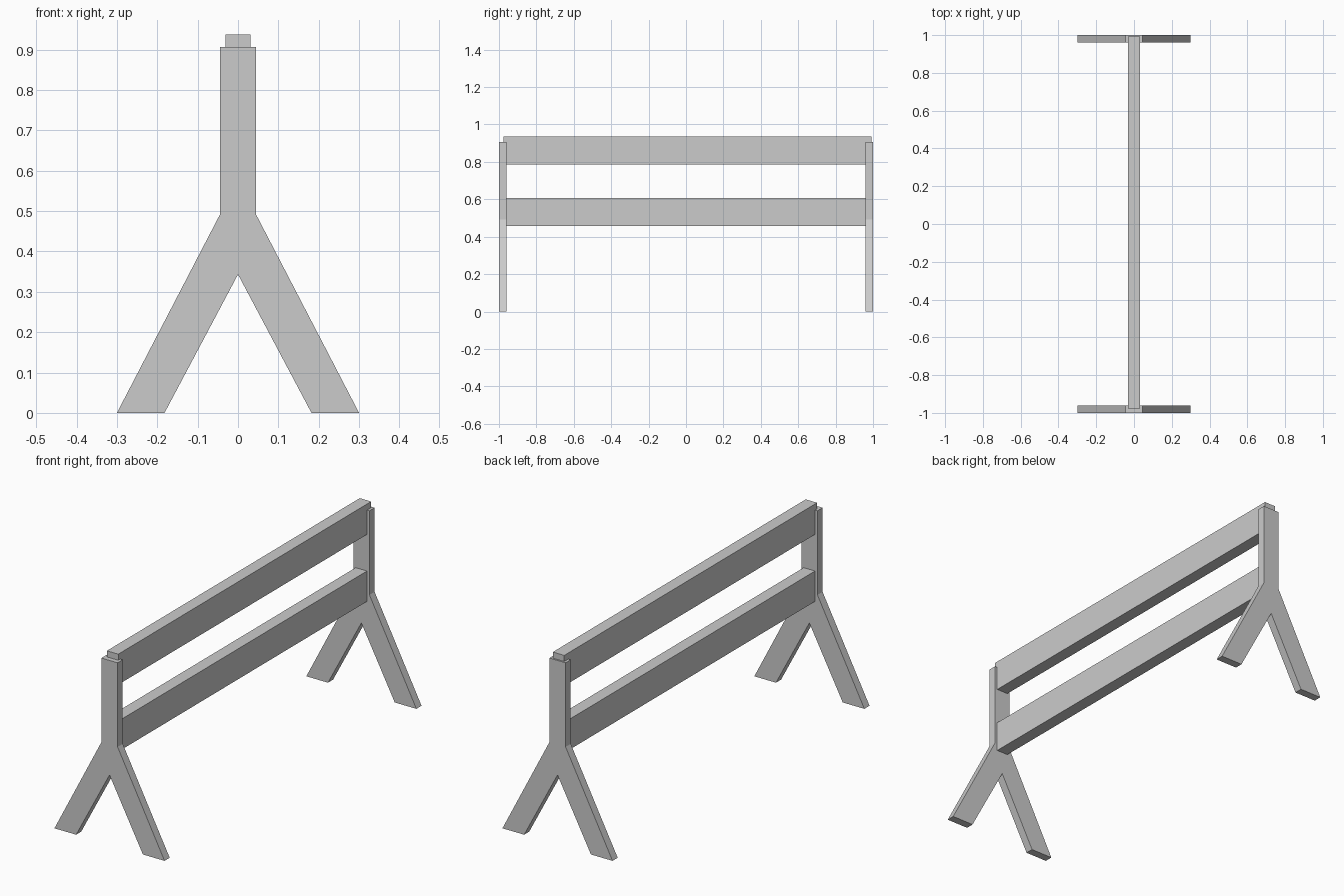
import bpy, bmesh

if "Cube" in bpy.data.objects:
    bpy.data.objects.remove(bpy.data.objects["Cube"])

def prism(name, profile, y0, y1):
    """Extrude an x-z outline along y."""
    bm = bmesh.new()
    face = bm.faces.new([bm.verts.new((x, y0, z)) for x, z in profile])
    ext = bmesh.ops.extrude_face_region(bm, geom=[face])
    verts = [g for g in ext["geom"] if isinstance(g, bmesh.types.BMVert)]
    bmesh.ops.translate(bm, verts=verts, vec=(0, y1 - y0, 0))
    bmesh.ops.recalc_face_normals(bm, faces=bm.faces)
    mesh = bpy.data.meshes.new(name)
    bm.to_mesh(mesh)
    bm.free()
    obj = bpy.data.objects.new(name, mesh)
    bpy.context.collection.objects.link(obj)
    return obj

def rail(name, z0, z1, y0, y1, w=0.031):
    return prism(name, [(-w, z0), (w, z0), (w, z1), (-w, z1)], y0, y1)

# Forked end frames: half outline mirrored about x = 0
half = [(0.182, 0), (0.3, 0), (0.044, 0.493), (0.044, 0.907)]
outline = [(0, 0.343)] + half + [(-x, z) for x, z in reversed(half)]
prism("front_frame", outline, -1.0, -0.96)
prism("back_frame", outline, 0.96, 1.0)

# Horizontal rails between the frames
rail("top_rail", 0.787, 0.937, -0.976, 0.992)
rail("lower_rail", 0.457, 0.607, -0.976, 0.992)
